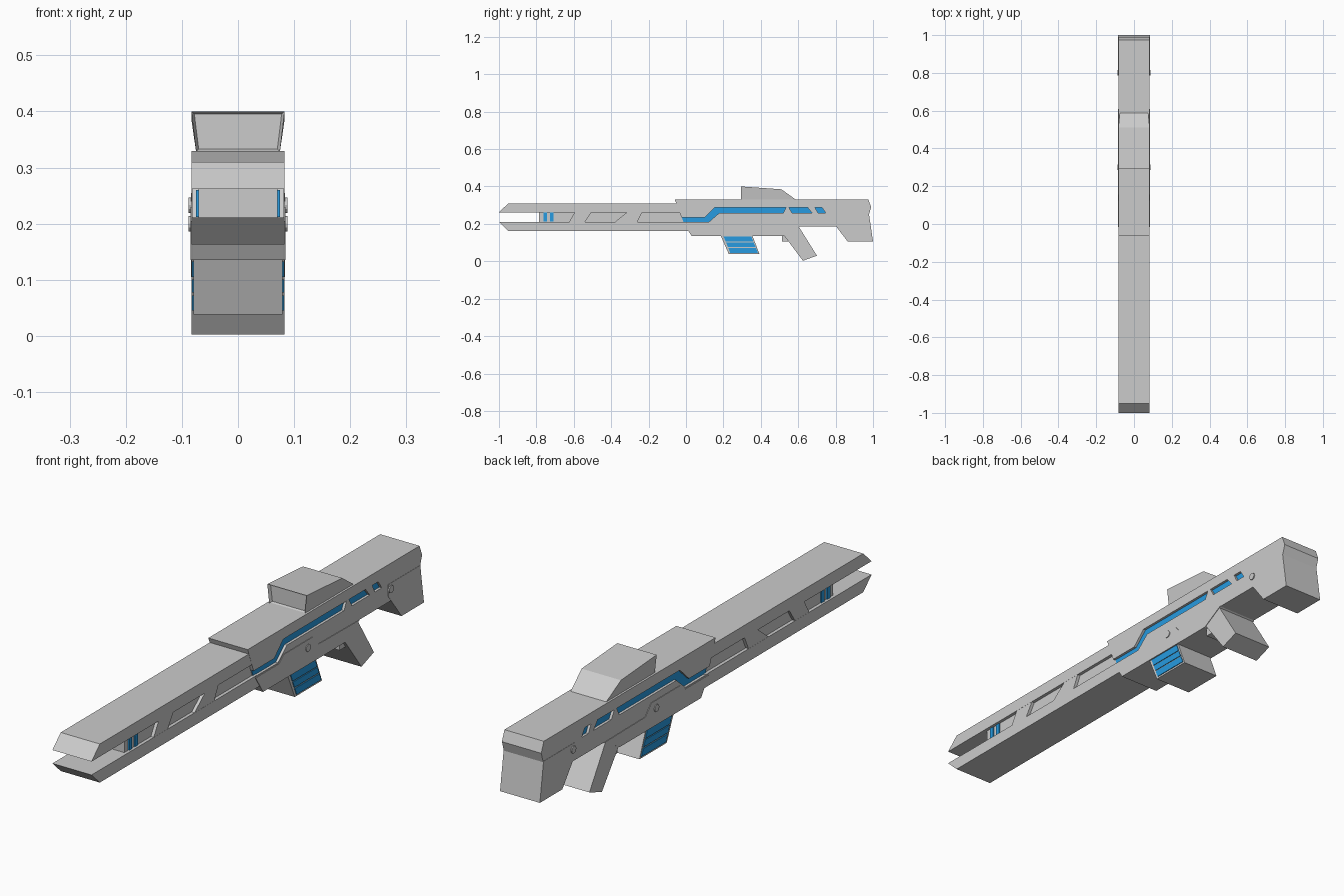
import bpy, bmesh, math
from mathutils import Matrix

if "Cube" in bpy.data.objects:
    bpy.data.objects.remove(bpy.data.objects["Cube"])

blue = bpy.data.materials.new("blue")
blue.diffuse_color = (0.02, 0.33, 0.75, 1)
blue.use_nodes = True
blue.node_tree.nodes["Principled BSDF"].inputs["Base Color"].default_value = blue.diffuse_color
W = 0.083  # common half width


def finish(name, bm, mat=None):
    bmesh.ops.recalc_face_normals(bm, faces=bm.faces)
    me = bpy.data.meshes.new(name)
    bm.to_mesh(me)
    bm.free()
    ob = bpy.data.objects.new(name, me)
    bpy.context.collection.objects.link(ob)
    if mat:
        me.materials.append(mat)
    return ob


def add_prism(bm, pts, x0, x1):
    """Extrude a (y, z) profile from x0 to x1."""
    a = [bm.verts.new((x0, y, z)) for y, z in pts]
    b = [bm.verts.new((x1, y, z)) for y, z in pts]
    bm.faces.new(a)
    bm.faces.new(b[::-1])
    for i in range(len(pts)):
        j = (i + 1) % len(pts)
        bm.faces.new((a[i], b[i], b[j], a[j]))


def prism(name, pts, w=W, mat=None):
    bm = bmesh.new()
    add_prism(bm, pts, -w, w)
    return finish(name, bm, mat)


def side_pair(name, shapes, x0, x1, mat=None):
    """Profiles extruded on both flanks."""
    bm = bmesh.new()
    for pts in shapes:
        for s in (1, -1):
            add_prism(bm, pts, s * x0, s * x1)
    return finish(name, bm, mat)


# Receiver with recessed glow channels
body = prism("receiver", [(-0.06, 0.33), (0.975, 0.33), (0.99, 0.29), (0.978, 0.25),
                          (0.80, 0.187), (0.61, 0.187), (0.52, 0.135), (0.03, 0.135),
                          (-0.015, 0.21)])
glow = [[(-0.022, 0.235), (0.10, 0.235), (0.155, 0.288), (0.535, 0.288), (0.52, 0.257),
         (0.176, 0.257), (0.122, 0.21), (-0.014, 0.21)],
        [(0.55, 0.288), (0.65, 0.288), (0.675, 0.257), (0.568, 0.257)],
        [(0.69, 0.288), (0.727, 0.288), (0.747, 0.257), (0.706, 0.257)]]
cut_shapes = [[(-0.05, 0.235)] + glow[0][1:-1] + [(-0.05, 0.21)]] + glow[1:]
cutter = side_pair("channel_cutter", cut_shapes, 0.071, 0.1)
cutter.hide_render = True
mod = body.modifiers.new("channels", 'BOOLEAN')
mod.object = cutter
mod.solver = 'EXACT'
bpy.context.view_layer.objects.active = body
bpy.ops.object.modifier_apply(modifier=mod.name)
bpy.data.objects.remove(cutter)
side_pair("glow_strips", glow, 0.065, 0.073, blue)

# Raised lower flank plates
side_pair("lower_plates", [[(0.03, 0.135), (-0.015, 0.205), (0.125, 0.205), (0.155, 0.23),
                            (0.33, 0.23), (0.365, 0.19), (0.61, 0.187), (0.52, 0.135)]],
          0.08, 0.085)

# Barrel: two rails, recessed core, slanted side bridges
prism("upper_rail", [(-1, 0.262), (-0.95, 0.31), (-0.035, 0.31), (-0.035, 0.262)], 0.0825)
prism("lower_rail", [(-1, 0.211), (-0.95, 0.163), (0.02, 0.163), (0.0, 0.211)], 0.0825)
prism("barrel_core", [(-0.785, 0.21), (-0.785, 0.263), (0.0, 0.263), (0.0, 0.21)], 0.07)
bridges = [[(a, 0.21), (b, 0.263), (c, 0.263), (d, 0.21)] for a, b, c, d in
           ((-0.625, -0.595, -0.505, -0.54), (-0.38, -0.315, -0.235, -0.26))]
side_pair("barrel_bridges", bridges, 0.065, 0.082)
rings = [[(y, 0.212), (y, 0.26), (y + 0.018, 0.26), (y + 0.018, 0.212)]
         for y in (-0.762, -0.727)]
side_pair("muzzle_glow_bands", rings, 0.065, 0.075, blue)

# Rear stock
prism("stock", [(0.785, 0.255), (0.978, 0.255), (1.0, 0.105), (0.865, 0.105), (0.785, 0.21)],
      0.084)

# Grip and trigger
prism("grip", [(0.60, 0.19), (0.70, 0.03), (0.625, 0.003), (0.515, 0.15), (0.53, 0.19)])
prism("trigger", [(0.512, 0.15), (0.512, 0.105), (0.545, 0.105), (0.56, 0.15)], 0.07)

# Magazine with glowing side panels
prism("magazine", [(0.18, 0.15), (0.35, 0.15), (0.393, 0.038), (0.229, 0.038)], 0.079)


def mag_panel(z0, z1):
    f = lambda z: (0.135 - z) * 0.41
    return [(0.2 + f(z0), z0), (0.348 + f(z0), z0), (0.348 + f(z1), z1), (0.2 + f(z1), z1)]


side_pair("magazine_panels", [mag_panel(0.133, 0.105), mag_panel(0.101, 0.077),
                              mag_panel(0.072, 0.045)], 0.07, 0.082, blue)

# Sight: tapered towards its base, with a recessed front window
bm = bmesh.new()
add_prism(bm, [(0.295, 0.328), (0.295, 0.4), (0.51, 0.385), (0.59, 0.328)], -W, W)
for v in bm.verts:
    if v.co.z < 0.33:
        v.co.x *= 0.9
bm.normal_update()
bmesh.ops.recalc_face_normals(bm, faces=bm.faces)
front = min(bm.faces, key=lambda f: f.calc_center_median().y)
bmesh.ops.inset_region(bm, faces=[front], thickness=0.007)
for v in front.verts:
    v.co.y += 0.012
finish("sight", bm)

# Flank pins
bm = bmesh.new()
for y, z in ((0.30, 0.20), (0.80, 0.233)):
    m = Matrix.Translation((0, y, z)) @ Matrix.Rotation(math.pi / 2, 4, 'Y')
    bmesh.ops.create_cone(bm, cap_ends=True, segments=12, radius1=0.014, radius2=0.014,
                          depth=0.176, matrix=m)
finish("pins", bm)
